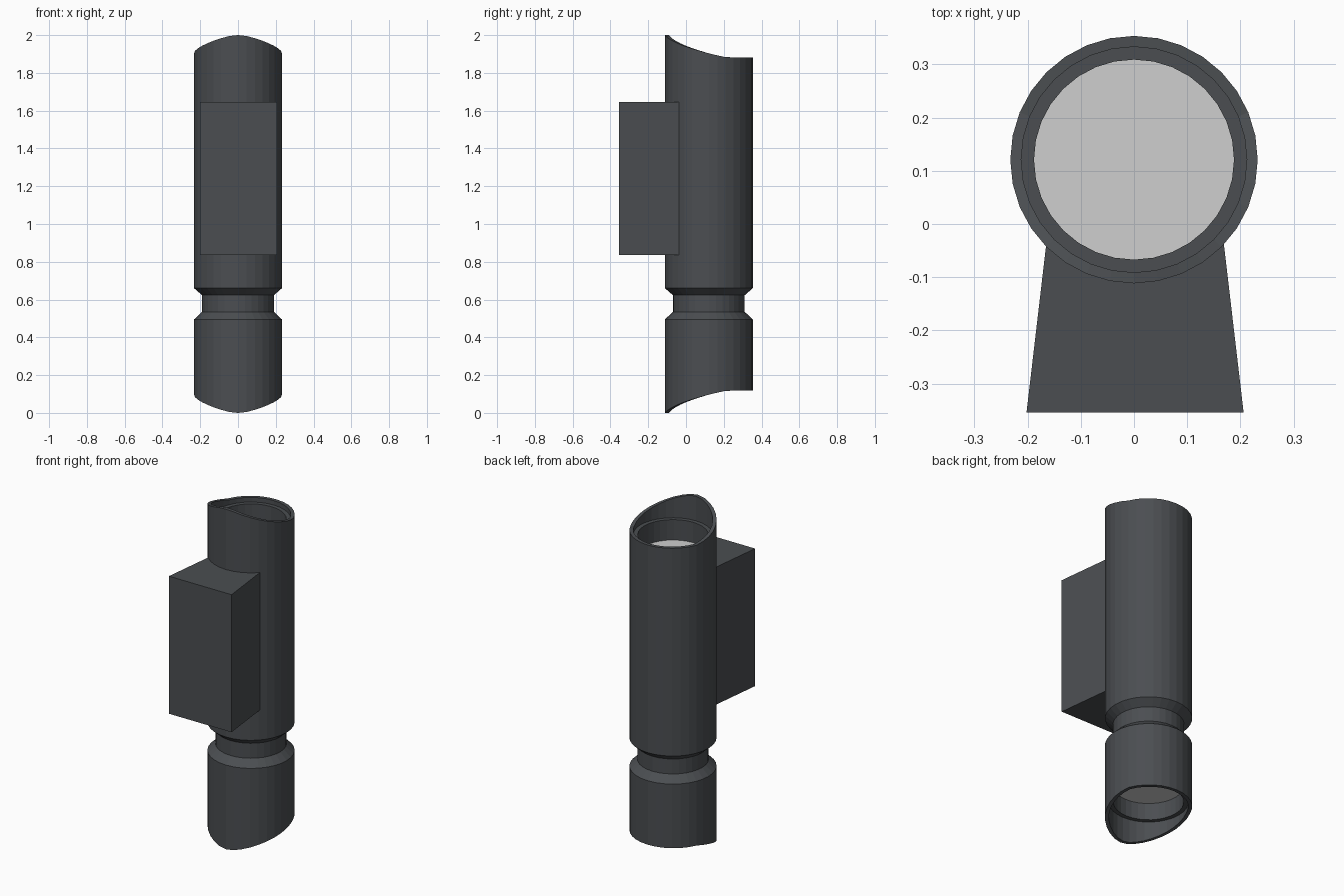
import bpy, bmesh, math

if "Cube" in bpy.data.objects:
    bpy.data.objects.remove(bpy.data.objects["Cube"])

SEGS = 32
CY = 0.121          # tube axis in y
R_OUT, R_IN, R_LENS, R_NECK = 0.2325, 0.212, 0.188, 0.19


def material(name, rgb):
    m = bpy.data.materials.new(name)
    m.diffuse_color = (*rgb, 1)
    m.use_nodes = True
    m.node_tree.nodes["Principled BSDF"].inputs["Base Color"].default_value = m.diffuse_color
    return m


charcoal = material("charcoal metal", (0.070, 0.076, 0.083))
frosted = material("frosted glass", (0.62, 0.62, 0.62))


def finish(name, bm, mat):
    bmesh.ops.recalc_face_normals(bm, faces=bm.faces)
    me = bpy.data.meshes.new(name)
    bm.to_mesh(me)
    bm.free()
    me.materials.append(mat)
    ob = bpy.data.objects.new(name, me)
    bpy.context.collection.objects.link(ob)
    return ob


def lip(theta):
    """Drop of the scooped rim: highest at the front, level at the back."""
    pts = [(0, 0), (12, 0.005), (30, 0.025), (60, 0.063), (90, 0.097), (112, 0.117), (180, 0.119)]
    d = abs(math.degrees(theta))
    for (a, za), (b, zb) in zip(pts, pts[1:]):
        if d <= b:
            return za + (zb - za) * (d - a) / (b - a)
    return pts[-1][1]


def lathe(name, rings, mat, cap=False):
    """Skin rings of (radius, height); height may be a function of angle."""
    bm = bmesh.new()
    loops = []
    for r, z in rings:
        loop = []
        for i in range(SEGS):
            t = -math.pi + 2 * math.pi * i / SEGS
            h = z(t) if callable(z) else z
            loop.append(bm.verts.new((r * math.sin(t), CY - r * math.cos(t), h)))
        loops.append(loop)
    for a, b in zip(loops, loops[1:]):
        for i in range(SEGS):
            j = (i + 1) % SEGS
            bm.faces.new((a[i], a[j], b[j], b[i]))
    if cap:
        bm.faces.new(loops[0])
        bm.faces.new(loops[-1])
    return finish(name, bm, mat)


def top_rim(t):
    return 2.0 - lip(t)


# tube with scooped ends, inner ledges and a narrow neck
lathe("lamp_tube", [
    (R_LENS, 0.25), (R_LENS, 0.145), (R_IN, 0.145), (R_IN, lip),
    (R_OUT, lip), (R_OUT, 0.495), (R_NECK, 0.535), (R_NECK, 0.623),
    (R_OUT, 0.66), (R_OUT, top_rim), (R_IN, top_rim),
    (R_IN, 1.855), (R_LENS, 1.855), (R_LENS, 1.73)], charcoal)

# recessed lenses at both ends
for name, z0, z1 in (("upper_lens", 1.725, 1.735), ("lower_lens", 0.245, 0.255)):
    lathe(name, [(R_LENS, z0), (R_LENS, z1)], frosted, cap=True)

# tapered wall mount box
bm = bmesh.new()
outline = [(-0.202, -0.354), (0.206, -0.354), (0.168, -0.03), (-0.164, -0.03)]
base = bm.faces.new([bm.verts.new((x, y, 0.836)) for x, y in outline])
ext = bmesh.ops.extrude_face_region(bm, geom=[base])
for v in ext["geom"]:
    if isinstance(v, bmesh.types.BMVert):
        v.co.z = 1.645
finish("wall_mount", bm, charcoal)
